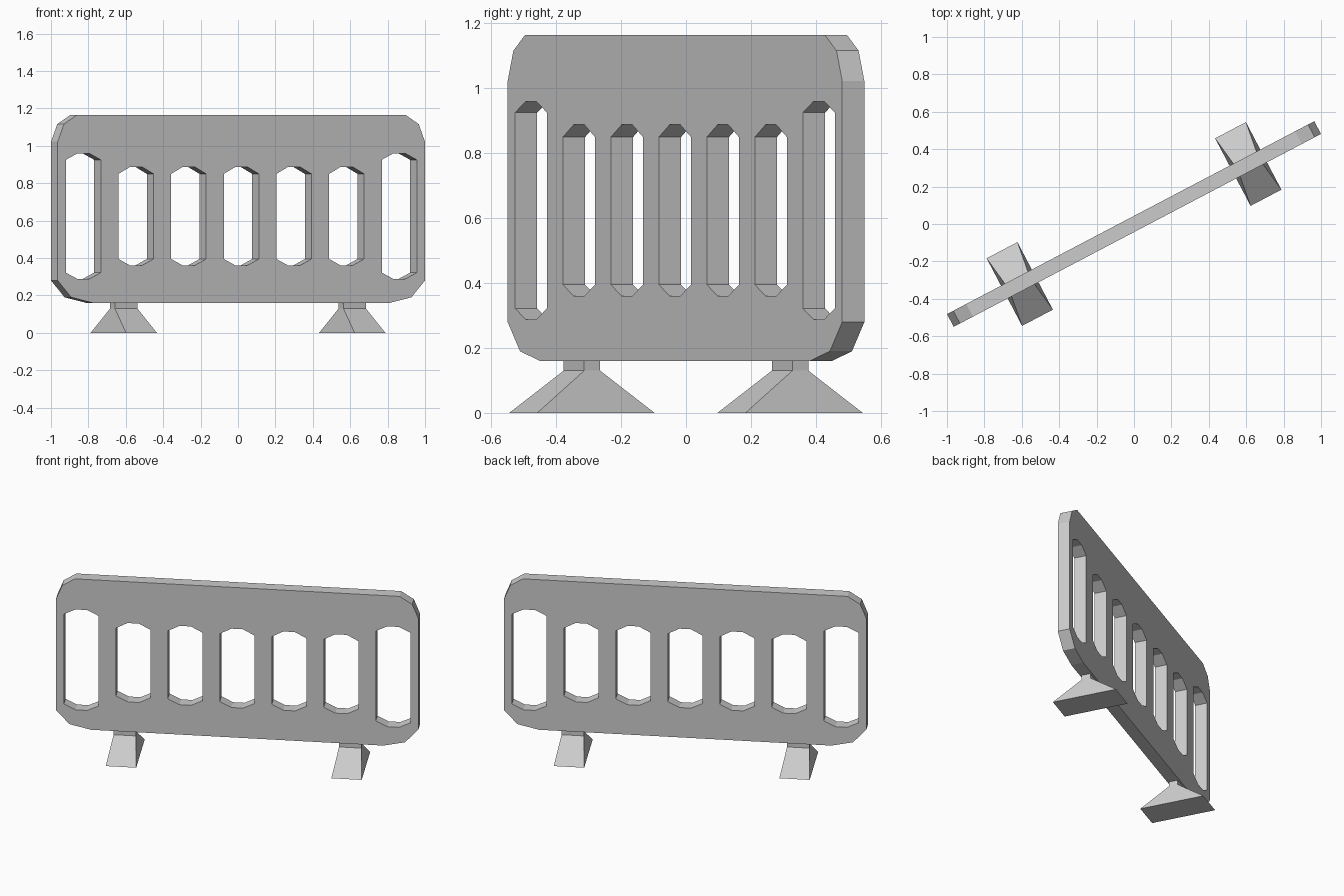
import bpy, bmesh
from math import radians
from mathutils import Matrix

if "Cube" in bpy.data.objects:
    bpy.data.objects.remove(bpy.data.objects["Cube"])

TURN = Matrix.Rotation(radians(27.7), 4, 'Z')
THICK = 0.077


def finish(name, bm):
    """Weld, turn the part to the barrier's angle and link it flat shaded."""
    bmesh.ops.remove_doubles(bm, verts=bm.verts, dist=1e-5)
    bmesh.ops.recalc_face_normals(bm, faces=bm.faces)
    bm.transform(TURN)
    for f in bm.faces:
        f.smooth = False
    me = bpy.data.meshes.new(name)
    bm.to_mesh(me)
    bm.free()
    ob = bpy.data.objects.new(name, me)
    bpy.context.collection.objects.link(ob)
    return ob


def mirrored(half):
    """Close a right-hand half outline with its left-hand mirror."""
    return half + [(-x, z) for x, z in reversed(half)]


def slot(cx, z0, z1, z2, z3, w=0.106, flat=0.035):
    pts = mirrored([(flat, z0), (w, z1), (w, z2), (flat, z3)])
    return [(cx + x, z) for x, z in pts]


# Panel: chamfered outline with seven slots, the outer two taller
loops = [mirrored([(0.895, 0.16), (1.027, 0.19), (1.109, 0.28),
                   (1.109, 1.022), (1.071, 1.116), (0.993, 1.165)])]
for i in range(-3, 4):
    heights = (0.288, 0.322, 0.925, 0.96) if abs(i) == 3 else (0.36, 0.395, 0.85, 0.888)
    loops.append(slot(i * 0.318, *heights))

cu = bpy.data.curves.new("panel_profile", 'CURVE')
cu.dimensions = '2D'
cu.fill_mode = 'BOTH'
cu.extrude = THICK / 2
for pts in loops:
    sp = cu.splines.new('POLY')
    sp.points.add(len(pts) - 1)
    for p, (x, z) in zip(sp.points, pts):
        p.co = (x, z, 0, 1)
    sp.use_cyclic_u = True
tmp = bpy.data.objects.new("panel_profile", cu)
bpy.context.collection.objects.link(tmp)
bpy.context.view_layer.update()
mesh = bpy.data.meshes.new_from_object(tmp.evaluated_get(bpy.context.evaluated_depsgraph_get()))
bm = bmesh.new()
bm.from_mesh(mesh)
bm.transform(Matrix.Rotation(radians(90), 4, 'X'))
bpy.data.objects.remove(tmp)
bpy.data.curves.remove(cu)
bpy.data.meshes.remove(mesh)
finish("barrier_panel", bm)

# Feet: wide tapered base with a short neck under the panel
for side, cx in (("left", -0.69), ("right", 0.69)):
    bm = bmesh.new()
    rings = []
    for hw, hd, z in ((0.093, 0.204, 0), (0.068, 0.028, 0.13), (0.068, 0.028, 0.162)):
        rings.append([bm.verts.new((cx + sx * hw, sy * hd, z))
                      for sx, sy in ((-1, -1), (1, -1), (1, 1), (-1, 1))])
    for a, b in zip(rings, rings[1:]):
        for k in range(4):
            n = (k + 1) % 4
            bm.faces.new((a[k], a[n], b[n], b[k]))
    bm.faces.new(rings[0][::-1])
    bm.faces.new(rings[-1])
    finish(side + "_foot", bm)
